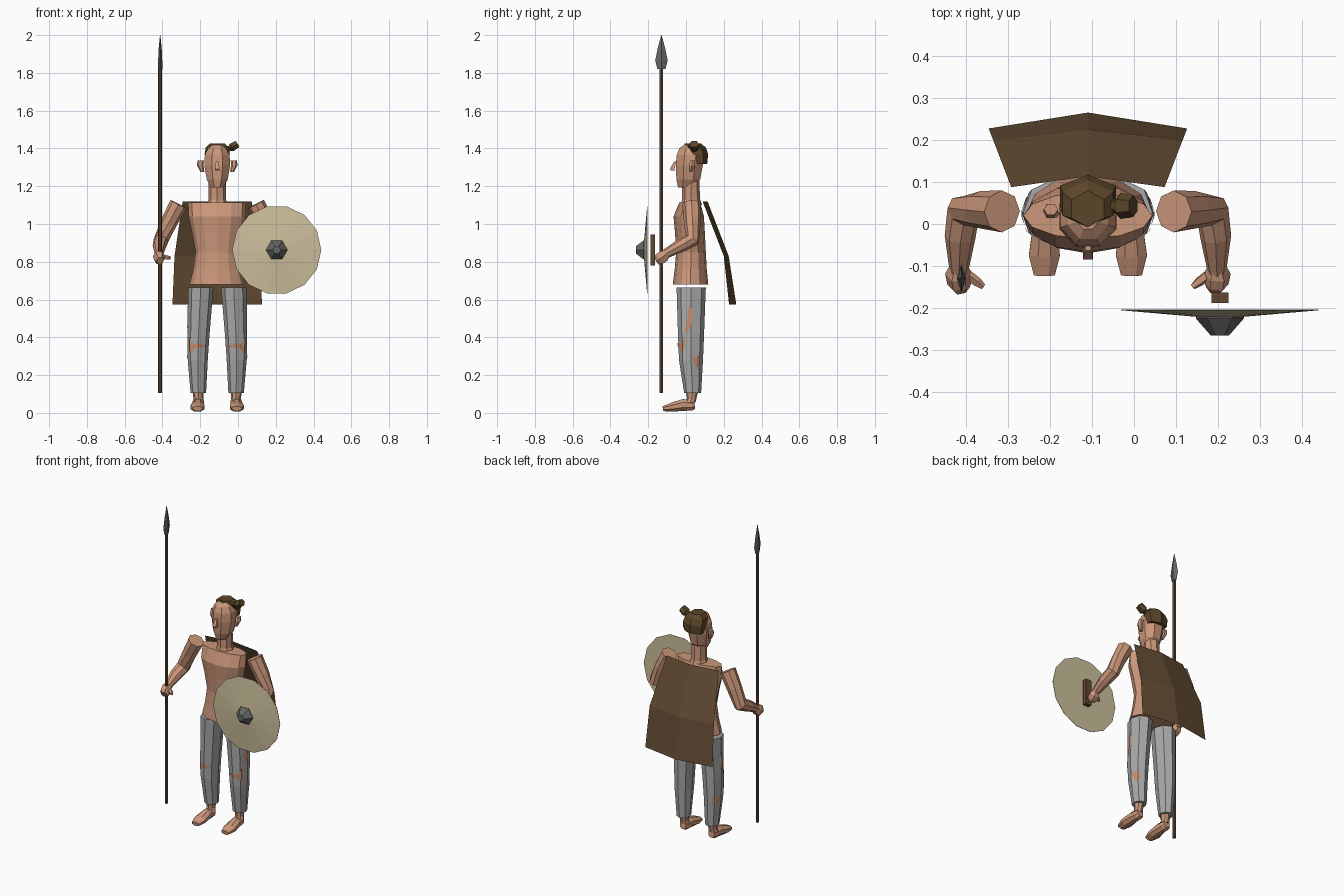
import bpy, bmesh, math
from mathutils import Vector
from mathutils.bvhtree import BVHTree

if "Cube" in bpy.data.objects:
    bpy.data.objects.remove(bpy.data.objects["Cube"])

CX = -0.11  # body centre line


def mat(name, col):
    m = bpy.data.materials.new(name)
    m.diffuse_color = (*col, 1)
    m.use_nodes = True
    m.node_tree.nodes["Principled BSDF"].inputs["Base Color"].default_value = m.diffuse_color
    return m


SKIN = mat("skin", (0.60, 0.31, 0.195))
TORN = mat("bare_knee", (0.58, 0.26, 0.13))
CLOTH = mat("grey_cloth", (0.40, 0.40, 0.40))
HIDE = mat("shield_hide", (0.61, 0.52, 0.33))
CAPE = mat("cape_brown", (0.125, 0.072, 0.033))
WOOD = mat("wood", (0.12, 0.062, 0.03))
HAIR = mat("hair_brown", (0.105, 0.06, 0.022))
METAL = mat("metal", (0.13, 0.135, 0.13))


def finish(name, bm, material):
    bmesh.ops.recalc_face_normals(bm, faces=bm.faces)
    me = bpy.data.meshes.new(name)
    bm.to_mesh(me)
    bm.free()
    me.materials.append(material)
    ob = bpy.data.objects.new(name, me)
    bpy.context.collection.objects.link(ob)
    return ob


def skin_rings(name, rings, material):
    """Bridge equal rings of points and cap both ends."""
    bm = bmesh.new()
    vs = [[bm.verts.new(p) for p in r] for r in rings]
    n = len(vs[0])
    for a, b in zip(vs, vs[1:]):
        for i in range(n):
            j = (i + 1) % n
            bm.faces.new((a[i], a[j], b[j], b[i]))
    bm.faces.new(vs[0])
    bm.faces.new(vs[-1])
    return finish(name, bm, material)


def stack(name, rings, n, material, phase=0.0):
    """Upright loft; each ring is (z, centre x, half width, y front, y back)."""
    out = []
    for z, xc, hw, y0, y1 in rings:
        ang = [phase + 2 * math.pi * i / n for i in range(n)]
        out.append([(xc + hw * math.cos(a), (y0 + y1) / 2 + (y1 - y0) / 2 * math.sin(a), z)
                    for a in ang])
    return skin_rings(name, out, material)


def tube(name, pts, n, material, phase=0.0):
    """Tube through (x, y, z, radius across, radius other)."""
    P = [Vector(p[:3]) for p in pts]
    out = []
    for i, p in enumerate(pts):
        d = Vector()
        if i:
            d += (P[i] - P[i - 1]).normalized()
        if i < len(P) - 1:
            d += (P[i + 1] - P[i]).normalized()
        d.normalize()
        ref = Vector((1, 0, 0)) if abs(d.x) < 0.8 else Vector((0, 1, 0))
        u = (ref - d * ref.dot(d)).normalized()
        v = d.cross(u)
        ang = [phase + 2 * math.pi * k / n for k in range(n)]
        out.append([P[i] + u * p[3] * math.cos(a) + v * p[4] * math.sin(a) for a in ang])
    return skin_rings(name, out, material)


def box(name, lo, hi, material):
    xs, ys = (lo[0], hi[0]), (lo[1], hi[1])
    ring = [(0, 0), (1, 0), (1, 1), (0, 1)]
    return skin_rings(name, [[(xs[a], ys[b], z) for a, b in ring] for z in (lo[2], hi[2])], material)


def patch(name, target, direction, cols):
    """Thin torn patch laid on a leg; columns are (across, z low, z high)."""
    bm = bmesh.new()
    tree = BVHTree.FromPolygons([v.co for v in target.data.vertices],
                                [p.vertices for p in target.data.polygons])
    d = Vector(direction)
    centre = sum((v.co for v in target.data.vertices), Vector()) / len(target.data.vertices)
    rows = []
    for u, lo, hi in cols:
        pair = []
        for z in (lo, hi):
            o = Vector((u, 0, z)) if d.y else Vector((centre.x, u, z))
            hit = tree.ray_cast(o - d, d)[0]
            pair.append(bm.verts.new((hit or o) - d * 0.004))
        rows.append(pair)
    for a, b in zip(rows, rows[1:]):
        bm.faces.new((a[0], b[0], b[1], a[1]))
    return finish(name, bm, TORN)


# Torso, neck and head
stack("torso", [(0.68, CX, .147, -.07, .118), (0.76, CX, .127, -.06, .11),
                (0.85, CX, .115, -.052, .105), (0.95, CX, .132, -.058, .10),
                (1.04, CX, .152, -.066, .095), (1.115, CX, .154, -.035, .075)], 12, SKIN)
stack("neck", [(1.10, CX, .058, -.03, .085), (1.13, CX, .046, -.02, .075),
               (1.23, CX, .046, -.02, .07)], 8, SKIN)
stack("head", [(1.192, CX, .034, -.045, .04), (1.235, CX, .06, -.056, .08),
               (1.31, CX, .074, -.06, .095), (1.365, CX, .071, -.055, .098),
               (1.40, CX, .052, -.04, .08), (1.418, CX, .028, -.015, .055)], 8, SKIN, math.pi / 8)
stack("nose", [(1.283, CX, .016, -.084, -.055), (1.292, CX, .017, -.09, -.055),
               (1.33, CX, .010, -.066, -.05)], 4, SKIN, math.pi / 4)

# Hair cap and side bun
stack("hair", [(1.318, CX, .066, .04, .112), (1.37, CX, .077, .015, .117),
               (1.405, CX, .07, -.008, .105), (1.426, CX, .045, -.008, .08)], 6, HAIR, math.pi / 6)
tube("bun", [(-.065, .043, 1.39, .014, .014), (-.042, .043, 1.402, .018, .018),
             (-.032, .043, 1.406, .031, .025), (-.002, .043, 1.424, .026, .022)], 6, HAIR)

for s, side in ((-1, "right"), (1, "left")):
    X = lambda off: CX + s * off
    stack(side + "_ear", [(1.275, X(.078), .010, .015, .035), (1.31, X(.09), .017, .012, .05),
                          (1.335, X(.088), .017, .02, .05)], 6, SKIN)
    # Bent arm, fist and thumb
    tube(side + "_arm", [(X(.205), .03, 1.105, .048, .05), (X(.255), .034, 1.01, .044, .045),
                         (X(.297), .032, .915, .04, .042), (X(.305), -.03, .885, .037, .035),
                         (X(.308), -.115, .838, .022, .024)], 8, SKIN)
    tube(side + "_hand", [(X(.308), -.10, .845, .022, .024), (X(.309), -.118, .83, .032, .036),
                          (X(.306), -.14, .815, .03, .036), (X(.302), -.155, .805, .02, .024)], 6, SKIN)
    tube(side + "_thumb", [(X(.295), -.115, .83, .012, .012), (X(.265), -.138, .822, .012, .012),
                           (X(.25), -.15, .82, .007, .009)], 5, SKIN)
    # Trouser leg
    leg = stack(side + "_trouser_leg", [(.665, X(.087), .067, -.05, .105), (.40, X(.10), .058, -.042, .095),
                                        (.28, X(.103), .053, -.037, .09), (.105, X(.10), .041, -.01, .08)],
                8, CLOTH)
    # Torn holes at knee, thigh and calf
    patch(side + "_knee_tear", leg, (0, 1, 0),
          [(X(.06), .353, .36), (X(.075), .345, .36), (X(.10), .348, .37),
           (X(.12), .34, .362), (X(.148), .357, .365)])
    patch(side + "_thigh_tear", leg, (-s, 0, 0),
          [(-.002, .42, .44), (.012, .43, .54), (.02, .45, .58), (.034, .50, .51)])
    patch(side + "_shin_tear", leg, (-s, 0, 0), [(-.03, .33, .36), (-.018, .32, .40), (-.008, .36, .38)])
    patch(side + "_calf_tear", leg, (-s, 0, 0),
          [(.03, .295, .305), (.05, .255, .285), (.062, .23, .30), (.078, .25, .31)])
    # Ankle and bare foot
    stack(side + "_ankle", [(.055, X(.10), .032, -.005, .05), (.075, X(.10), .026, .005, .055),
                            (.12, X(.10), .03, .0, .065)], 8, SKIN)
    tube(side + "_foot", [(X(.10), .046, .042, .022, .022), (X(.10), .03, .04, .03, .03),
                          (X(.102), -.015, .042, .033, .034), (X(.104), -.075, .03, .04, .026),
                          (X(.104), -.122, .022, .027, .014)], 8, SKIN, math.pi / 8)

# Cape: folded sheet hanging behind
bm = bmesh.new()
rows = [[bm.verts.new((CX + k * hw, yc if k == 0 else ye, z)) for k in (-1, 0, 1)]
        for z, hw, ye, yc in ((1.12, .183, .088, .114), (.83, .226, .20, .226), (.575, .237, .228, .266))]
for a, b in zip(rows, rows[1:]):
    for i in (0, 1):
        bm.faces.new((a[i], a[i + 1], b[i + 1], b[i]))
finish("cape", bm, CAPE)

# Spear
stack("spear_shaft", [(z, -.412, .0105, -.1405, -.1195) for z in (.105, 1.84)], 6, WOOD)
stack("spear_head", [(1.82, -.412, .011, -.151, -.109), (1.865, -.412, .011, -.163, -.097),
                     (1.93, -.412, .008, -.15, -.11), (2.0, -.412, .001, -.131, -.129)], 4, METAL)

# Shield, boss and grip
SX, SZ = .205, .863
tube("shield", [(SX, -.204, SZ, .236, .236), (SX, -.206, SZ, .236, .236),
                (SX, -.226, SZ, .004, .004)], 14, HIDE)
tube("shield_boss", [(SX, -.218, SZ, .057, .057), (SX, -.226, SZ, .057, .057),
                     (SX, -.266, SZ, .022, .022)], 6, METAL)
box("shield_grip", (.185, -.188, .78), (.225, -.163, .945), WOOD)
